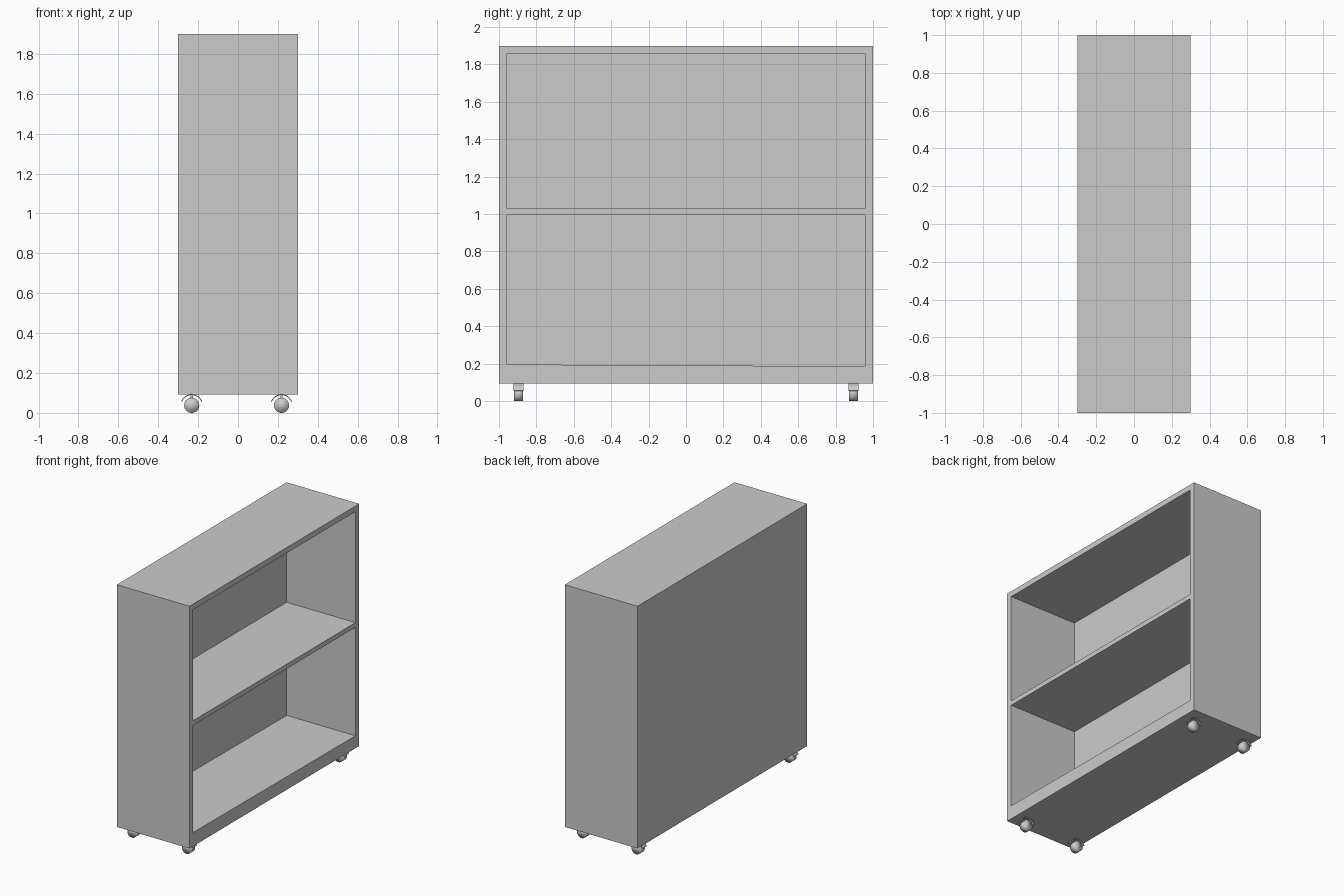
import bpy, bmesh, math
from mathutils import Vector

if "Cube" in bpy.data.objects:
    bpy.data.objects.remove(bpy.data.objects["Cube"])


def finish(bm, name, smooth=None):
    bmesh.ops.recalc_face_normals(bm, faces=bm.faces)
    mesh = bpy.data.meshes.new(name)
    bm.to_mesh(mesh)
    bm.free()
    ob = bpy.data.objects.new(name, mesh)
    bpy.context.collection.objects.link(ob)
    if smooth is not None:
        mesh.shade_smooth()
    return ob


def extrude_y(name, outline, y0, y1, smooth=None):
    """Solid from an (x, z) outline swept along y."""
    bm = bmesh.new()
    a = [bm.verts.new((x, y0, z)) for x, z in outline]
    b = [bm.verts.new((x, y1, z)) for x, z in outline]
    n = len(outline)
    for i in range(n):
        j = (i + 1) % n
        bm.faces.new((a[i], a[j], b[j], b[i]))
    bm.faces.new(a)
    bm.faces.new(b[::-1])
    return finish(bm, name, smooth)


# Cabinet: one shell with a two-bay grid on the open side
FRONT, BACK, INNER_BACK = 0.30, -0.30, -0.268
BOTTOM, TOP = 0.093, 1.90
ys = (-1.0, -0.957, 0.957, 1.0)
zs = (BOTTOM, 0.19, 0.995, 1.03, 1.858, TOP)
bm = bmesh.new()
grid = [[bm.verts.new((FRONT, y, z)) for z in zs] for y in ys]
# The lowest shelf slopes very slightly
grid[1][1].co.z, grid[2][1].co.z = 0.196, 0.186
bays = []
for i in range(3):
    for k in range(5):
        f = bm.faces.new((grid[i][k], grid[i + 1][k], grid[i + 1][k + 1], grid[i][k + 1]))
        if i == 1 and k in (1, 3):
            bays.append(f)
# Outer walls and back panel
outer = ([grid[i][0] for i in range(4)] + [grid[3][k] for k in range(1, 6)]
         + [grid[i][5] for i in (2, 1, 0)] + [grid[0][k] for k in (4, 3, 2, 1)])
rear = [bm.verts.new((BACK, v.co.y, v.co.z)) for v in outer]
for i in range(len(outer)):
    j = (i + 1) % len(outer)
    bm.faces.new((outer[i], rear[i], rear[j], outer[j]))
bm.faces.new(rear)
bmesh.ops.recalc_face_normals(bm, faces=bm.faces)
# Push each bay in to form the compartments
for f in bays:
    new = bmesh.ops.extrude_face_region(bm, geom=[f])["geom"]
    verts = [g for g in new if isinstance(g, bmesh.types.BMVert)]
    bmesh.ops.translate(bm, verts=verts, vec=Vector((INNER_BACK - FRONT, 0, 0)))
    if f.is_valid:
        bmesh.ops.delete(bm, geom=[f], context='FACES_ONLY')
finish(bm, "cabinet")


def arc(cx, cz, r, a0, a1, n):
    return [(cx + r * math.cos(math.radians(a0 + (a1 - a0) * i / n)),
             cz + r * math.sin(math.radians(a0 + (a1 - a0) * i / n))) for i in range(n + 1)]


# Casters: round wheel under a curved hood
WHEEL_Z = 0.038
for xname, cx in (("back", -0.232), ("front", 0.218)):
    for yname, cy in (("left", -0.895), ("right", 0.895)):
        tag = f"{xname}_{yname}"
        extrude_y(f"wheel_{tag}", arc(cx, WHEEL_Z, 0.038, 0, 360, 32)[:-1],
                  cy - 0.024, cy + 0.024, smooth=True)
        hood = arc(cx, WHEEL_Z, 0.056, 20, 160, 16) + arc(cx, WHEEL_Z, 0.051, 160, 20, 16)
        ob = extrude_y(f"hood_{tag}", hood, cy - 0.026, cy + 0.026)
        # Axle post joining wheel and hood
        post = [(cx - 0.006, 0.05), (cx + 0.006, 0.05), (cx + 0.006, BOTTOM + 0.002), (cx - 0.006, BOTTOM + 0.002)]
        extrude_y(f"post_{tag}", post, cy - 0.006, cy + 0.006)
